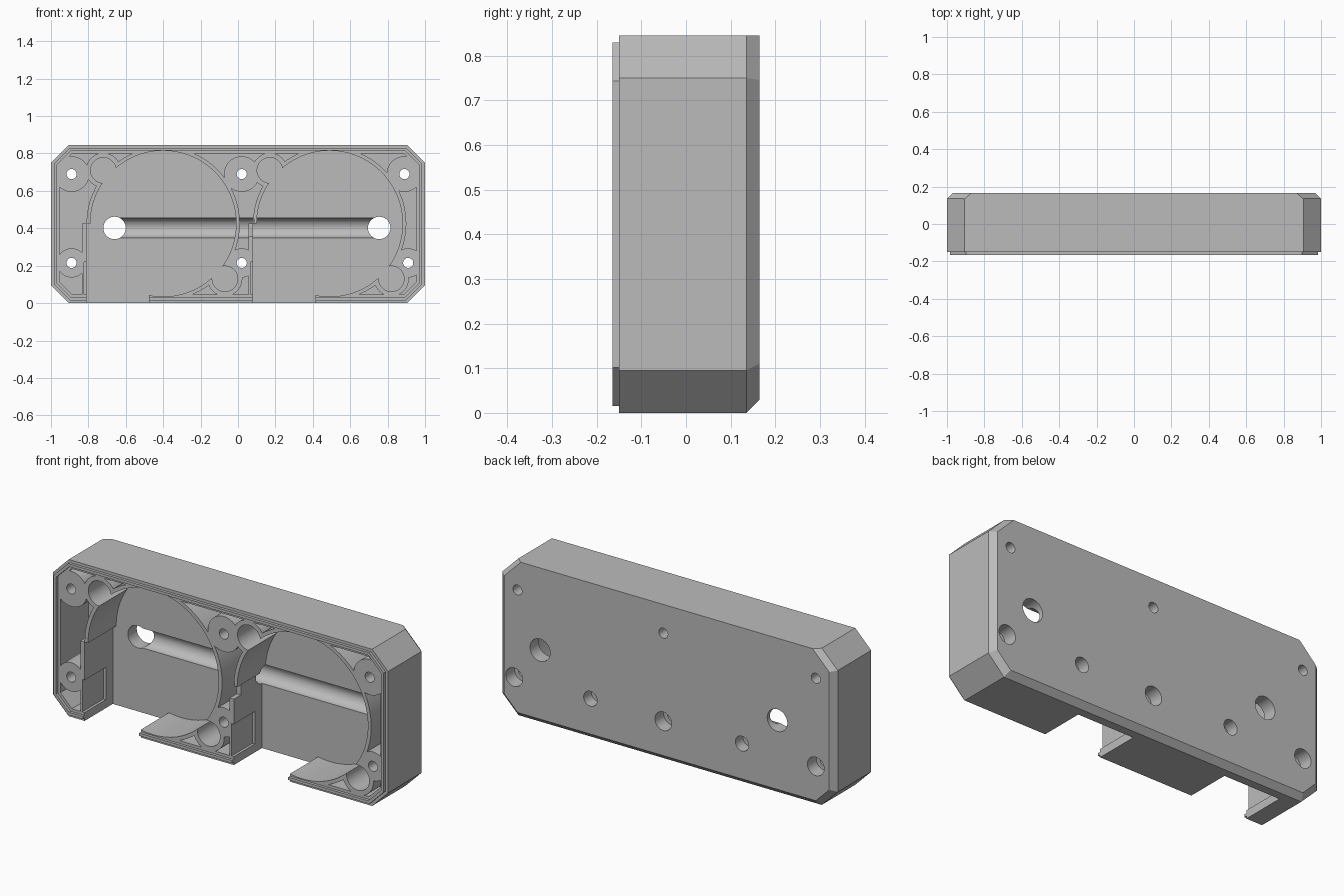
import bpy, bmesh, math
from mathutils import Matrix

cube = bpy.data.objects.get("Cube")
if cube:
    bpy.data.objects.remove(cube, do_unlink=True)

grey = bpy.data.materials.new("light_grey")
grey.use_nodes = True
grey.diffuse_color = (0.5, 0.5, 0.5, 1)
grey.node_tree.nodes["Principled BSDF"].inputs["Base Color"].default_value = (0.5, 0.5, 0.5, 1)

HEIGHT = 0.845
FLOOR, RIM, LIP, BACK = 0.09, -0.15, -0.165, 0.165
FRONT_CUT = -0.3
WALL = 0.025


def finish(name, bm):
    bmesh.ops.recalc_face_normals(bm, faces=bm.faces)
    mesh = bpy.data.meshes.new(name)
    bm.to_mesh(mesh)
    bm.free()
    obj = bpy.data.objects.new(name, mesh)
    bpy.context.collection.objects.link(obj)
    return obj


def loft(name, layers):
    """Solid through matching (x, z) outlines, each given with its y."""
    bm = bmesh.new()
    rings = [[bm.verts.new((x, y, z)) for x, z in pts] for y, pts in layers]
    n = len(rings[0])
    for a, b in zip(rings, rings[1:]):
        for i in range(n):
            j = (i + 1) % n
            bm.faces.new((a[i], a[j], b[j], b[i]))
    bm.faces.new(rings[0])
    bm.faces.new(rings[-1])
    return finish(name, bm)


def octagon(half, low, high, low_cut, high_cut):
    right = [(half - low_cut, low), (half, low + low_cut),
             (half, high - high_cut), (half - high_cut, high)]
    return right + [(-x, z) for x, z in reversed(right)]


def inset(d):
    cut = 0.095 - 0.586 * d
    return octagon(1 - d, d, HEIGHT - d, cut, cut)


def box(x0, x1, y0, y1, z0, z1):
    pts = [(x0, z0), (x1, z0), (x1, z1), (x0, z1)]
    return loft("box", [(y0, pts), (y1, pts)])


def disc(x, z, r, y0, y1, sides=64):
    pts = [(x + r * math.cos(math.tau * i / sides),
            z + r * math.sin(math.tau * i / sides)) for i in range(sides)]
    return loft("disc", [(y0, pts), (y1, pts)])


def combine(target, tool, operation):
    """Apply a boolean and discard the tool."""
    mod = target.modifiers.new("cut", 'BOOLEAN')
    mod.operation = operation
    mod.solver = 'EXACT'
    mod.object = tool
    bpy.context.view_layer.update()
    deps = bpy.context.evaluated_depsgraph_get()
    mesh = bpy.data.meshes.new_from_object(target.evaluated_get(deps))
    target.modifiers.clear()
    target.data = mesh
    bpy.data.objects.remove(tool, do_unlink=True)


def add(tool):
    combine(case, tool, 'UNION')


def cut(tool):
    combine(case, tool, 'DIFFERENCE')


# Outer case with bevelled back, raised front lip and hollow inside
case = loft("fan_case", [
    (RIM, inset(0)), (0.135, inset(0)),
    (BACK, octagon(0.97, 0.03, HEIGHT, 0.08, 0.1))])
add(loft("lip", [(LIP, inset(0.015)), (RIM + 0.02, inset(0.015))]))
cut(loft("lip_inside", [(FRONT_CUT, inset(0.03)), (RIM, inset(0.03))]))
cut(loft("pocket", [(FRONT_CUT, inset(0.045)), (FLOOR, inset(0.045))]))

# Two blower bays, the second a shifted copy of the first
BAYS = (0, 0.89)
CENTRE, RADIUS = (-0.4, 0.425), 0.39
EARS, EAR_RADIUS = ((-0.72, 0.71), (-0.07, 0.13)), 0.068
DUCT = (-0.81, -0.475)

# Screw posts, thin bay walls and duct walls
UPPER = ((-0.89, 0.69), (0.02, 0.69), (0.89, 0.69))
LOWER = ((-0.89, 0.215), (0.02, 0.215), (0.91, 0.215))
for x, z in UPPER:
    add(disc(x, z, 0.095, RIM, FLOOR + 0.02))
for x, z in LOWER:
    add(disc(x, z, 0.078, RIM, FLOOR + 0.02))
for shift in BAYS:
    add(disc(CENTRE[0] + shift, CENTRE[1], RADIUS + 0.02, RIM, FLOOR + 0.02))
    for x, z in EARS:
        add(disc(x + shift, z, EAR_RADIUS + WALL, RIM, FLOOR + 0.02))
    add(box(DUCT[0] + shift - WALL, DUCT[1] + shift, RIM, FLOOR + 0.02, 0.02, CENTRE[1]))

# Hollow bays with mounting ears and a duct open to the underside
for shift in BAYS:
    cut(disc(CENTRE[0] + shift, CENTRE[1], RADIUS, FRONT_CUT, FLOOR, 96))
    for x, z in EARS:
        cut(disc(x + shift, z, EAR_RADIUS, FRONT_CUT, FLOOR))
    cut(box(DUCT[0] + shift, DUCT[1] + shift, FRONT_CUT, FLOOR, -0.1, CENTRE[1]))
    side = DUCT[0] + shift
    cut(box(side - 0.014, side + 0.03, FRONT_CUT, 0.03, 0.045, 0.22))

# Cable groove, its end holes and the notch in the dividing wall
CABLE_Z, ENDS = 0.402, (-0.66, 0.755)
groove = disc(0, 0, 0.053, ENDS[0], ENDS[1])
groove.data.transform(Matrix.Translation((0, FLOOR, CABLE_Z)) @ Matrix.Rotation(-math.pi / 2, 4, 'Z'))
cut(groove)
for x in ENDS:
    cut(disc(x, CABLE_Z, 0.06, FRONT_CUT, 0.3))
cut(box(0.01, 0.085, FRONT_CUT, -0.09, 0.355, 0.45))

# Screw holes, counterbores and blind mounting holes in the back
for x, z in UPPER + LOWER:
    cut(disc(x, z, 0.027, FRONT_CUT, 0.3, 32))
for x, z in LOWER:
    cut(disc(x, z, 0.05, 0.09, 0.3, 48))
for x in (-0.45, 0.455):
    cut(disc(x, 0.22, 0.04, 0.1, 0.3, 48))

# Finish
case.data.materials.clear()
case.data.materials.append(grey)
for face in case.data.polygons:
    face.material_index = 0
bpy.ops.object.select_all(action='DESELECT')
case.select_set(True)
bpy.context.view_layer.objects.active = case
bpy.ops.object.shade_smooth_by_angle(angle=math.radians(25))
